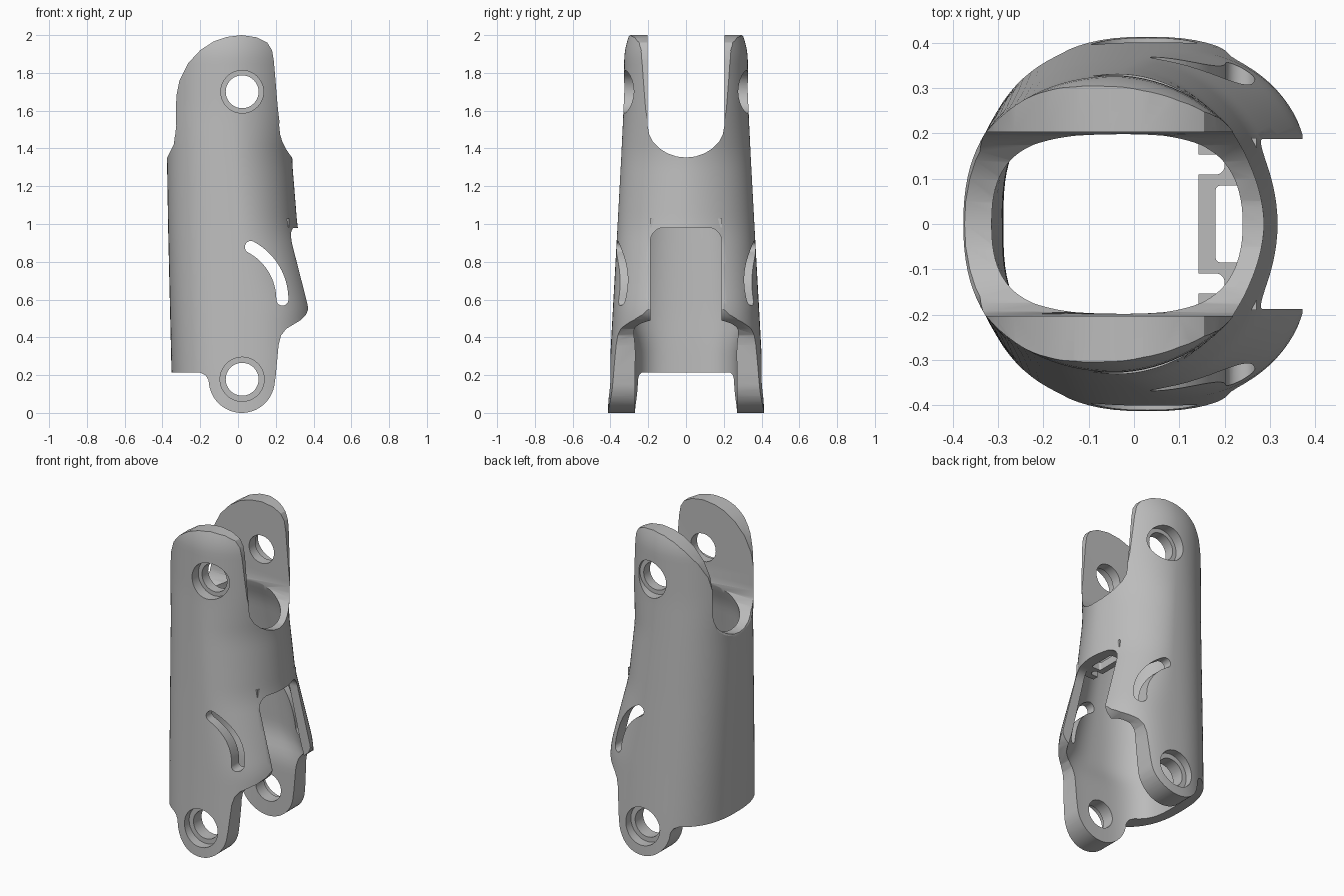
import bpy, bmesh, math

if "Cube" in bpy.data.objects:
    bpy.data.objects.remove(bpy.data.objects["Cube"], do_unlink=True)

grey = bpy.data.materials.new("plain grey")
grey.use_nodes = True
grey.diffuse_color = (0.5, 0.5, 0.5, 1)
grey.node_tree.nodes["Principled BSDF"].inputs["Base Color"].default_value = (0.5, 0.5, 0.5, 1)


def make_object(name, bm):
    bmesh.ops.recalc_face_normals(bm, faces=bm.faces)
    mesh = bpy.data.meshes.new(name)
    bm.to_mesh(mesh)
    bm.free()
    mesh.materials.append(grey)
    obj = bpy.data.objects.new(name, mesh)
    bpy.context.collection.objects.link(obj)
    return obj


def section_at(sections, z):
    for a, b in zip(sections, sections[1:]):
        if z <= b[0]:
            t = max(0, (z - a[0]) / (b[0] - a[0]))
            return [p + (q - p) * t for p, q in zip(a, b)]
    return list(sections[-1])


def loft(name, sections, levels=64, sides=96, soft=0.04):
    # sections: height, back x, widest x, front x, half width, back power, front power
    bm = bmesh.new()
    rings = []
    z0, z1 = sections[0][0], sections[-1][0]
    for i in range(levels + 1):
        z = z0 + (z1 - z0) * i / levels
        samples = [section_at(sections, z + d * soft) for d in (-1, 0, 1)]
        _, back, mid, front, half, nb, nf = [sum(v) / 3 for v in zip(*samples)]
        ring = []
        for k in range(sides):
            a = 2 * math.pi * k / sides
            c, s = math.cos(a), math.sin(a)
            n = nf if c > 0 else nb
            reach = front - mid if c > 0 else mid - back
            x = mid + math.copysign(abs(c) ** (2 / n), c) * reach
            y = math.copysign(abs(s) ** (2 / n), s) * half
            ring.append(bm.verts.new((x, y, z)))
        rings.append(ring)
    for lo, hi in zip(rings, rings[1:]):
        for k in range(sides):
            j = (k + 1) % sides
            bm.faces.new((lo[k], lo[j], hi[j], hi[k]))
    bm.faces.new(rings[0])
    bm.faces.new(rings[-1])
    return make_object(name, bm)


def prism(name, points, axis, start, end):
    # extrude a flat outline along x, y or z
    place = {"x": lambda u, v, d: (d, u, v), "y": lambda u, v, d: (u, d, v),
             "z": lambda u, v, d: (u, v, d)}[axis]
    bm = bmesh.new()
    lo = [bm.verts.new(place(u, v, start)) for u, v in points]
    hi = [bm.verts.new(place(u, v, end)) for u, v in points]
    for k in range(len(lo)):
        j = (k + 1) % len(lo)
        bm.faces.new((lo[k], lo[j], hi[j], hi[k]))
    bm.faces.new(lo)
    bm.faces.new(hi)
    return make_object(name, bm)


def arc(cx, cy, r, a0, a1, steps=12):
    angles = [math.radians(a0 + (a1 - a0) * i / steps) for i in range(steps + 1)]
    return [(cx + r * math.cos(a), cy + r * math.sin(a)) for a in angles]


def circle(cx, cy, r):
    return arc(cx, cy, r, 0, 352.5, 47)


def rounded(x0, y0, x1, y1, r):
    return (arc(x1 - r, y1 - r, r, 0, 90) + arc(x0 + r, y1 - r, r, 90, 180)
            + arc(x0 + r, y0 + r, r, 180, 270) + arc(x1 - r, y0 + r, r, 270, 360))


def boolean(target, cutter, operation="DIFFERENCE"):
    mod = target.modifiers.new("cut", "BOOLEAN")
    mod.operation, mod.solver, mod.object = operation, "EXACT", cutter
    bpy.context.view_layer.objects.active = target
    bpy.ops.object.modifier_apply(modifier=mod.name)
    bpy.data.objects.remove(cutter, do_unlink=True)


# Outer body
shell = loft("leg_shell", [
    (-0.04, -0.35, 0.03, 0.40, 0.415, 2.5, 2.6),
    (0.22, -0.352, 0.03, 0.40, 0.405, 2.5, 2.6),
    (0.55, -0.36, 0.03, 0.405, 0.387, 2.5, 2.5),
    (0.98, -0.37, 0.01, 0.315, 0.363, 2.4, 1.9),
    (1.35, -0.376, -0.02, 0.285, 0.343, 2.3, 1.8),
    (1.6, -0.395, -0.04, 0.30, 0.331, 2.1, 1.9),
    (1.93, -0.395, -0.04, 0.30, 0.326, 2.1, 1.9),
    (2.04, -0.37, -0.04, 0.28, 0.285, 2.1, 1.9)])

# Side outline: lower lug, guard flap and upper ear
outline = ([(-0.6, 1.3), (-0.6, 0.215), (-0.2, 0.213), (-0.172, 0.2), (-0.157, 0.175)]
           + arc(0.02, 0.175, 0.175, 185, 355, 28)
           + [(0.2, 0.2), (0.215, 0.36), (0.228, 0.41), (0.255, 0.445), (0.33, 0.49),
              (0.36, 0.52), (0.372, 0.55), (0.368, 0.575), (0.285, 0.9), (0.28, 0.94),
              (0.29, 0.97), (0.6, 0.98), (0.6, 1.3), (0.3, 1.34), (0.25, 1.43),
              (0.225, 1.5), (0.212, 1.6), (0.19, 1.86), (0.18, 1.92), (0.155, 1.96),
              (0.1, 1.988), (0.02, 2.0), (-0.06, 1.99), (-0.13, 1.966), (-0.2, 1.92),
              (-0.265, 1.85), (-0.31, 1.76), (-0.328, 1.67), (-0.33, 1.5), (-0.34, 1.42),
              (-0.38, 1.34)])
boolean(shell, prism("outline_cutter", outline, "y", -1, 1), "INTERSECT")

# Hollow inside
boolean(shell, loft("cavity_cutter", [
    (-0.1, -0.285, 0.02, 0.36, 0.27, 3.2, 5),
    (0.38, -0.29, 0.02, 0.36, 0.272, 3, 5),
    (0.52, -0.295, 0.02, 0.35, 0.32, 2.6, 2.6),
    (0.95, -0.305, 0.01, 0.262, 0.31, 2.4, 2.1),
    (1.15, -0.31, 0.0, 0.24, 0.28, 2.4, 2.1),
    (1.38, -0.315, -0.02, 0.24, 0.24, 2.4, 2.2),
    (1.5, -0.315, -0.02, 0.24, 0.19, 2.4, 2.2),
    (2.2, -0.315, -0.02, 0.24, 0.19, 2.4, 2.2)]))

# Gap between the upper ears
half = [(0.203, 2.3), (0.203, 1.52), (0.195, 1.475), (0.175, 1.435), (0.14, 1.4),
        (0.1, 1.375), (0.05, 1.357)]
gap = half + [(0, 1.352)] + [(-y, z) for y, z in reversed(half)]
boolean(shell, prism("ear_gap_cutter", gap, "x", -1, 1))

# Front opening between the flaps
boolean(shell, prism("front_opening_cutter", rounded(-0.188, 0.1, 0.188, 0.98, 0.07), "x", 0.1, 1))

# Curved side slots
slot = (arc(-0.08, 0.6, 0.347, 0, 62) + arc(0.068, 0.878, 0.032, 62, 242)[1:-1]
        + arc(-0.08, 0.6, 0.283, 62, 0) + arc(0.235, 0.6, 0.032, 180, 360)[1:-1])
boolean(shell, prism("side_slot_cutter", slot, "y", -1, 1))

# Pivot holes with counterbores
for z, bore, depth in ((1.7, 0.113, 0.265), (0.178, 0.117, 0.35)):
    boolean(shell, prism("pivot_cutter", circle(0.022, z, 0.087), "y", -1, 1))
    for side in (-1, 1):
        boolean(shell, prism("counterbore_cutter", circle(0.022, z, bore), "y", side * depth, side))

# Slotted ledge above the front opening
ledge = prism("front_ledge", [(0.27, -0.19), (0.27, 0.19), (0.142, 0.19), (0.142, -0.19)], "z", 0.982, 1.03)
boolean(ledge, prism("ledge_slot_cutter", rounded(0.18, -0.085, 0.244, 0.085, 0.012), "z", 0.9, 1.1))
for side in (-1, 1):
    bay = rounded(0.05, side * 0.131 - 0.022, 0.2, side * 0.131 + 0.022, 0.02)
    boolean(ledge, prism("ledge_bay_cutter", bay, "z", 0.9, 1.1))

# Smooth shading with sharp edges kept
for obj in (shell, ledge):
    bpy.ops.object.select_all(action="DESELECT")
    obj.select_set(True)
    bpy.context.view_layer.objects.active = obj
    bpy.ops.object.shade_smooth_by_angle(angle=math.radians(30))
